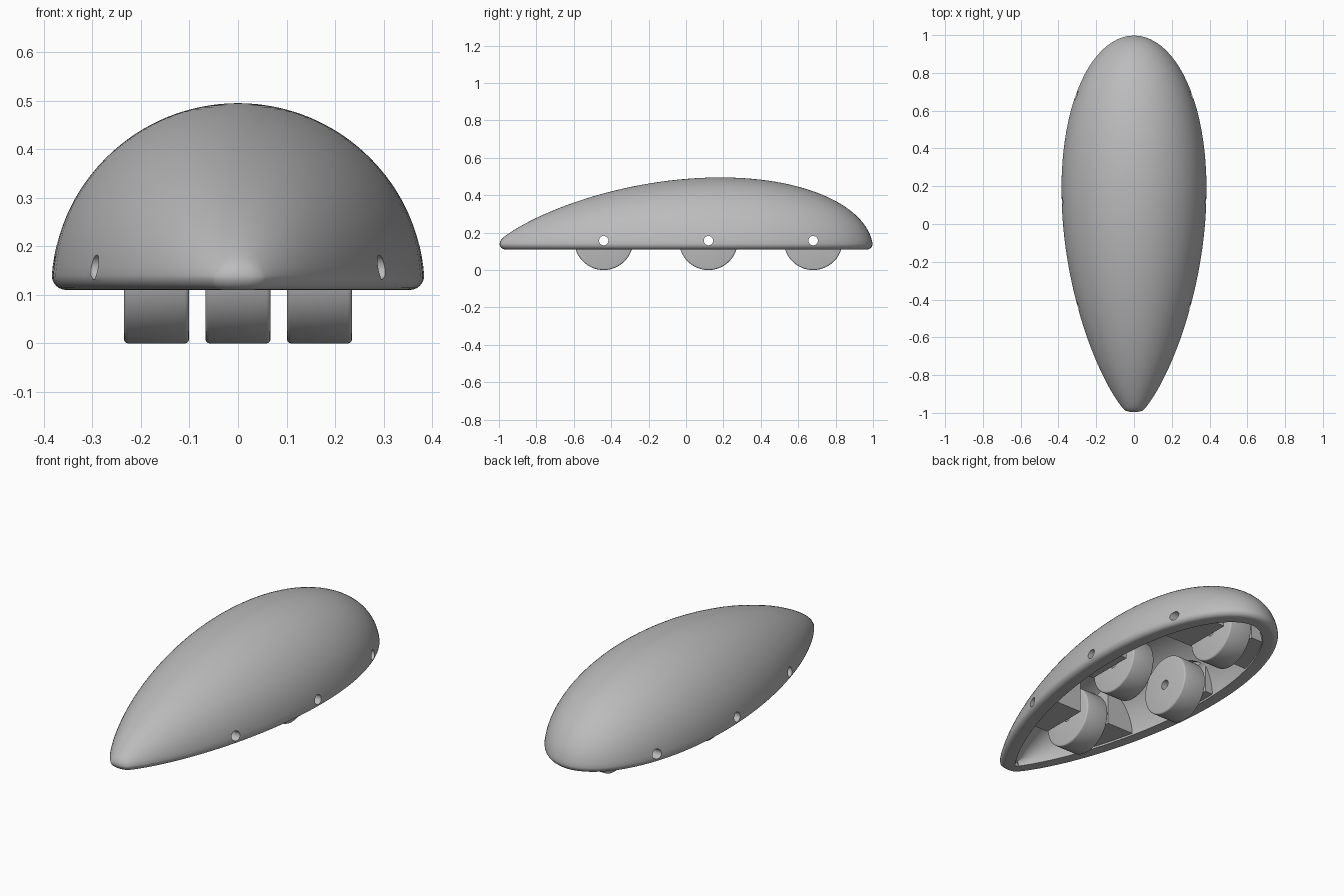
import bpy, bmesh, math
from mathutils import Matrix, Vector

if "Cube" in bpy.data.objects:
    bpy.data.objects.remove(bpy.data.objects["Cube"])

FLOOR = 0.11      # underside height of the body
AXLE_Z = 0.157
FILLET = 0.03
WALL = 0.08
WHEEL_R, WHEEL_W = 0.157, 0.134
WHEELS = [("front", 0, -0.44), ("left", 0.168, 0.12),
          ("right", -0.168, 0.12), ("rear", 0, 0.68)]

grey = bpy.data.materials.new("plain_grey")
grey.use_nodes = True
grey.diffuse_color = (0.5, 0.5, 0.5, 1)
grey.node_tree.nodes["Principled BSDF"].inputs["Base Color"].default_value = (0.5, 0.5, 0.5, 1)


def make(name, bm):
    bmesh.ops.recalc_face_normals(bm, faces=bm.faces)
    mesh = bpy.data.meshes.new(name)
    bm.to_mesh(mesh)
    bm.free()
    mesh.materials.append(grey)
    obj = bpy.data.objects.new(name, mesh)
    bpy.context.collection.objects.link(obj)
    return obj


def select(obj):
    bpy.ops.object.select_all(action='DESELECT')
    obj.select_set(True)
    bpy.context.view_layer.objects.active = obj


def cut(obj, cutter):
    mod = obj.modifiers.new("cut", 'BOOLEAN')
    mod.operation, mod.solver, mod.object = 'DIFFERENCE', 'EXACT', cutter
    select(obj)
    bpy.ops.object.modifier_apply(modifier=mod.name)
    bpy.data.objects.remove(cutter)


def smooth(obj, degrees=35):
    select(obj)
    bpy.ops.object.shade_smooth_by_angle(angle=math.radians(degrees))


def cylinder(name, centre, radius, length, segments=64):
    bm = bmesh.new()
    bmesh.ops.create_cone(bm, cap_ends=True, segments=segments, radius1=radius,
                          radius2=radius, depth=length,
                          matrix=Matrix.Translation(centre) @ Matrix.Rotation(math.pi / 2, 4, 'Y'))
    return make(name, bm)


def box(name, low, high):
    bm = bmesh.new()
    bmesh.ops.create_cube(bm, size=1)
    low, high = Vector(low), Vector(high)
    for v in bm.verts:
        v.co = (low + high) / 2 + v.co * (high - low)
    return make(name, bm)


# Teardrop radius along the length, blunt at the rear and narrow at the front
def radius_at(y):
    t = (1 - y) / 2.04
    r = 0.893 * math.sqrt(max(t, 0)) * (1 - t) ** 0.75
    if y < -0.9:
        r = min(r, 0.116 * math.sqrt(max(0, 1 - ((y + 0.9) / 0.1) ** 2)))
    return r


def profile(inset):
    pts = [Vector((-math.cos(math.pi * i / 400), 0)) for i in range(401)]
    for p in pts:
        p.y = radius_at(p.x)
    out = []
    for a, p, b in zip(pts, pts[1:], pts[2:]):
        d = (b - a).normalized()
        q = p + Vector((d.y, -d.x)) * inset
        if q.y > 0.001 and (not out or q.x > out[-1].x):
            out.append(q)
    if not inset:
        out = [pts[0]] + out + [pts[-1]]
    return out


def lookup(prof, y):
    for a, b in zip(prof, prof[1:]):
        if a.x <= y <= b.x:
            return a.y + (b.y - a.y) * (y - a.x) / (b.x - a.x)
    return 0


def level_outline(prof, z, n=48):
    # Closed plan outline of the round body at height z
    def crossing(points):
        for a, b in zip(points, points[1:]):
            if a.y <= z < b.y:
                return a.x + (b.x - a.x) * (z - a.y) / (b.y - a.y)
        return points[0].x
    y0, y1 = crossing(prof), crossing(prof[::-1])
    ring = []
    for i in range(2 * n):
        a = math.pi * i / n
        y = (y0 + y1) / 2 - (y1 - y0) / 2 * math.cos(a)
        x = math.sqrt(max(0, lookup(prof, y) ** 2 - z * z)) if i % n else 0
        ring.append(Vector((x if i < n else -x, y)))
    return ring


def shrink(ring, amount):
    out = []
    for i, p in enumerate(ring):
        d = (ring[(i + 1) % len(ring)] - ring[i - 1]).normalized()
        out.append(p + Vector((-d.y, d.x)) * amount)
    return out


def dome(name, inset, fillet):
    prof = profile(inset)
    top = max(prof, key=lambda p: p.y)
    rings = []
    if fillet:
        base = level_outline(prof, fillet)
        for k in range(6):
            a = math.pi / 2 * k / 6
            rings.append((fillet * (1 - math.cos(a)), shrink(base, fillet * (1 - math.sin(a)))))
    else:
        rings.append((-0.06, level_outline(prof, 0.004)))
    start = math.asin(max(fillet, 0.004) / top.y)
    for k in range(32):
        a = start + (math.pi / 2 - 0.015 - start) * k / 31
        z = top.y * math.sin(a)
        rings.append((z, level_outline(prof, z)))
    bm = bmesh.new()
    loops = [[bm.verts.new((p.x, p.y, FLOOR + z)) for p in ring] for z, ring in rings]
    for lo, hi in zip(loops, loops[1:]):
        for i in range(len(lo)):
            bm.faces.new((lo[i - 1], lo[i], hi[i], hi[i - 1]))
    bm.faces.new(loops[0])
    tip = bm.verts.new((0, top.x, FLOOR + top.y))
    last = loops[-1]
    for i in range(len(last)):
        bm.faces.new((last[i - 1], last[i], tip))
    return make(name, bm)


# Hollow body with axle blocks left standing inside
body = dome("body", 0, FILLET)
cavity = dome("cavity", WALL, 0)
for label, x, y in WHEELS:
    for side in (-1, 1):
        if x * side >= 0:
            ends = sorted((x + side * 0.09, side * 0.6))
            cut(cavity, box("axle_block", (ends[0], y - 0.13, FLOOR + 0.01), (ends[1], y + 0.13, 0.7)))
cut(body, cavity)

# Wheel wells and axle holes
for label, x, y in WHEELS:
    cut(body, cylinder("wheel_well", (x, y, AXLE_Z), 0.17, 0.16))
for y in (-0.44, 0.12, 0.68):
    cut(body, cylinder("axle_hole", (0, y, AXLE_Z), 0.025, 1.2, 32))
smooth(body)

# Wheels with softened rims and a bored centre
for label, x, y in WHEELS:
    wheel = cylinder(label + "_wheel", (x, y, AXLE_Z), WHEEL_R, WHEEL_W, 96)
    bevel = wheel.modifiers.new("rim", 'BEVEL')
    bevel.width, bevel.segments, bevel.angle_limit = 0.008, 3, math.radians(40)
    select(wheel)
    bpy.ops.object.modifier_apply(modifier=bevel.name)
    cut(wheel, cylinder("bore", (x, y, AXLE_Z), 0.025, 0.3, 32))
    smooth(wheel)
